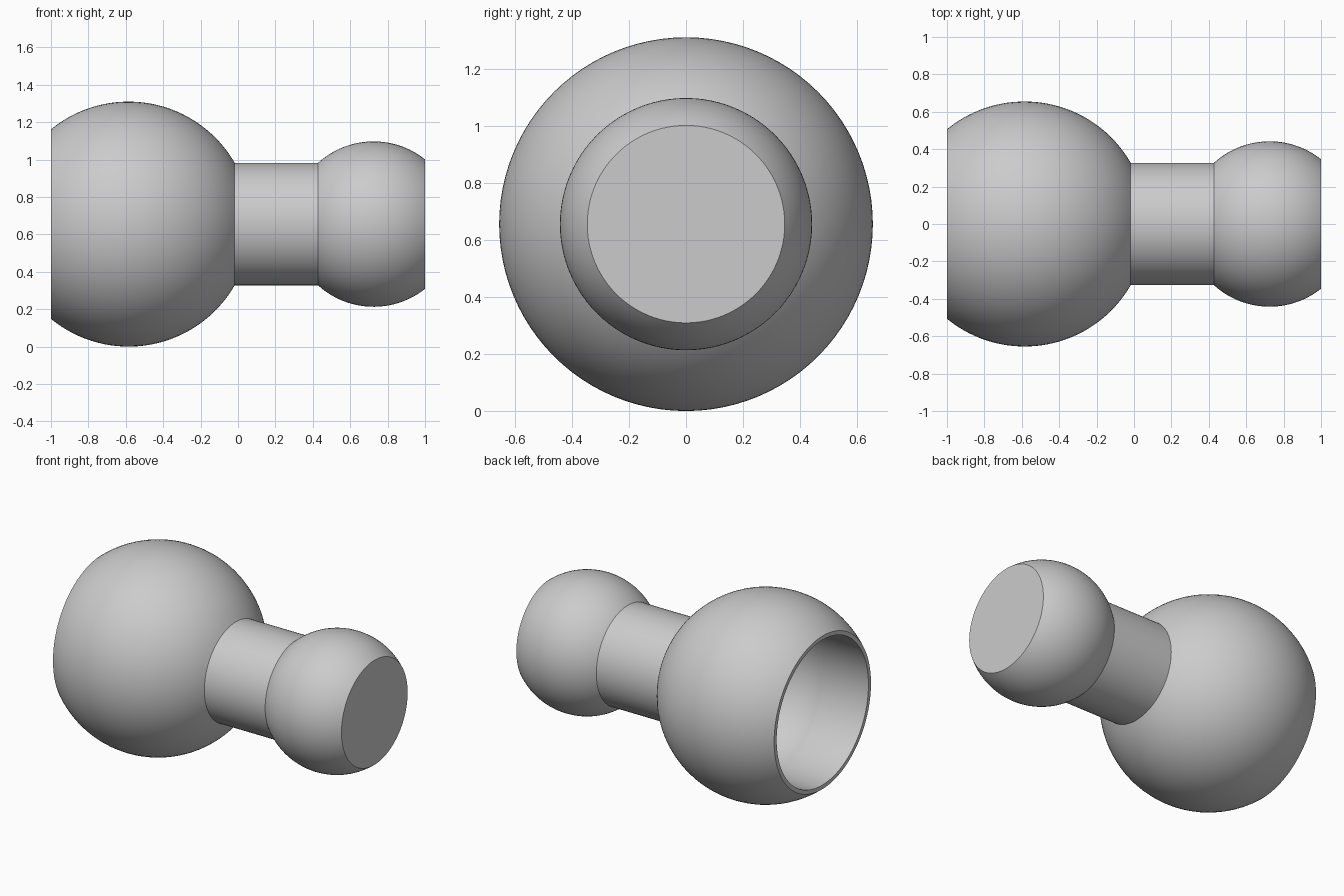
import bpy
import math

SEGMENTS = 96
AXIS_Z = 0.655

cube = bpy.data.objects.get("Cube")
if cube:
    bpy.data.objects.remove(cube)

grey = bpy.data.materials.new("plain grey")
grey.use_nodes = True
colour = (0.6, 0.6, 0.6, 1)
grey.diffuse_color = colour
grey.node_tree.nodes["Principled BSDF"].inputs["Base Color"].default_value = colour


def arc(centre, radius, x0, x1, steps=32):
    """Points (x, r) on a sphere outline between two x positions."""
    a0 = math.acos((x0 - centre) / radius)
    a1 = math.acos((x1 - centre) / radius)
    angles = [a0 + (a1 - a0) * i / steps for i in range(steps + 1)]
    return [(centre + radius * math.cos(a), radius * math.sin(a)) for a in angles]


def revolve(name, profile):
    """Turn an (x, r) profile around the x axis; ends at r = 0 become poles."""
    verts, faces, rings = [], [], []
    for x, r in profile:
        count = 1 if r < 1e-5 else SEGMENTS
        rings.append(range(len(verts), len(verts) + count))
        for i in range(count):
            a = math.tau * i / SEGMENTS
            verts.append((x, r * math.cos(a), AXIS_Z + r * math.sin(a)))
    for a, b in zip(rings, rings[1:]):
        for i in range(SEGMENTS):
            j = (i + 1) % SEGMENTS
            quad = [a[i % len(a)], b[i % len(b)], b[j % len(b)], a[j % len(a)]]
            faces.append(list(dict.fromkeys(quad)))
    mesh = bpy.data.meshes.new(name)
    mesh.from_pydata(verts, [], faces)
    mesh.materials.append(grey)
    obj = bpy.data.objects.new(name, mesh)
    bpy.context.collection.objects.link(obj)
    bpy.ops.object.select_all(action="DESELECT")
    obj.select_set(True)
    bpy.context.view_layer.objects.active = obj
    bpy.ops.object.shade_smooth_by_angle(angle=math.radians(10))
    return obj


# Ball, socket and neck dimensions
BIG_X, BIG_R = -0.585, 0.655
SMALL_X, SMALL_R = 0.725, 0.442
NECK_R = 0.327
BORE_R, BORE_END = 0.48, -0.68
CUP_R = math.hypot(BORE_R, BIG_X - BORE_END)

neck_start = BIG_X + math.sqrt(BIG_R ** 2 - NECK_R ** 2)
neck_end = SMALL_X - math.sqrt(SMALL_R ** 2 - NECK_R ** 2)

# One solid outline: cup, bore, rim, big ball, neck, small ball, flat end
cup = arc(BIG_X, CUP_R, BIG_X + CUP_R, BORE_END)
bore = [(-1, BORE_R)]
big_ball = arc(BIG_X, BIG_R, -1, neck_start)
small_ball = arc(SMALL_X, SMALL_R, neck_end, 1)
revolve("ball_socket_link", cup + bore + big_ball + small_ball + [(1, 0)])
